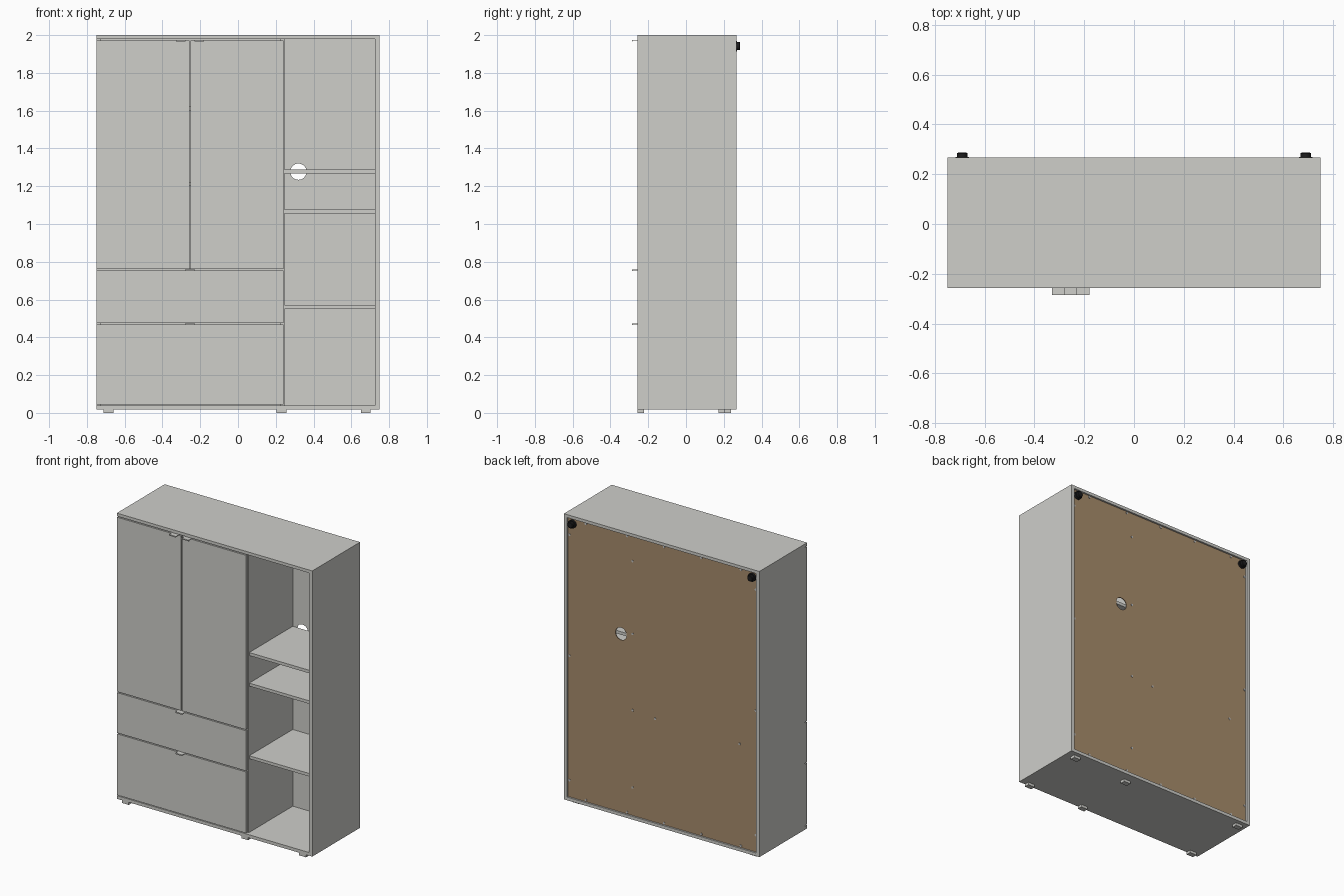
import bpy, math
from mathutils import Matrix

if "Cube" in bpy.data.objects:
    bpy.data.objects.remove(bpy.data.objects["Cube"])


def material(name, rgb):
    m = bpy.data.materials.new(name)
    m.diffuse_color = (*rgb, 1.0)
    m.use_nodes = True
    m.node_tree.nodes["Principled BSDF"].inputs["Base Color"].default_value = m.diffuse_color
    return m


WHITE = material("warm_white", (0.62, 0.62, 0.59))
BROWN = material("hardboard_brown", (0.39, 0.265, 0.15))
BLACK = material("black_plastic", (0.012, 0.012, 0.013))
METAL = material("light_metal", (0.55, 0.55, 0.54))

CUBE_FACES = [(0, 1, 3, 2), (4, 6, 7, 5), (0, 4, 5, 1), (2, 3, 7, 6), (0, 2, 6, 4), (1, 5, 7, 3)]


def box(name, x, y, z, mat=WHITE):
    """Box from (min, max) ranges."""
    verts = [(a, b, c) for a in x for b in y for c in z]
    me = bpy.data.meshes.new(name)
    me.from_pydata(verts, [], CUBE_FACES)
    me.materials.append(mat)
    ob = bpy.data.objects.new(name, me)
    bpy.context.collection.objects.link(ob)
    return ob


def disc(name, x, z, y, r, mat, sides=24, r_back=None):
    """Cylinder or cone along y; r at the front end, r_back at the rear end."""
    bpy.ops.mesh.primitive_cone_add(
        vertices=sides, radius1=r_back or r, radius2=r, depth=y[1] - y[0],
        location=(x, (y[0] + y[1]) / 2, z), rotation=(math.radians(90), 0, 0))
    ob = bpy.context.object
    ob.name = name
    ob.data.materials.append(mat)
    bpy.ops.object.shade_smooth_by_angle()
    return ob


FRONT, BACK = -0.257, 0.267
INNER_FRONT = -0.235
PANEL = (0.251, 0.255)

# Carcass
box("top_panel", (-0.75, 0.75), (FRONT, BACK), (1.979, 2.0))
box("bottom_panel", (-0.75, 0.75), (FRONT, BACK), (0.018, 0.04))
box("left_side", (-0.75, -0.726), (INNER_FRONT, BACK), (0.04, 1.979))
box("right_side", (0.726, 0.75), (FRONT, BACK), (0.04, 1.979))
box("divider", (0.222, 0.246), (INNER_FRONT, PANEL[0] - 0.002), (0.04, 1.979))

# Back: brown board with a pale lining, both with a round cable hole
back_parts = [box("back_board", (-0.726, 0.726), PANEL, (0.04, 1.979), BROWN),
              box("back_lining", (-0.726, 0.726), (PANEL[0] - 0.002, PANEL[0]), (0.04, 1.979))]
cutter = disc("cable_hole_cutter", 0.32, 1.277, (0.2, 0.3), 0.043, WHITE, 32)
cutter.hide_render = True
for ob in back_parts:
    mod = ob.modifiers.new("cable_hole", "BOOLEAN")
    mod.object = cutter
    mod.solver = 'EXACT'
    dg = bpy.context.evaluated_depsgraph_get()
    me = bpy.data.meshes.new_from_object(ob.evaluated_get(dg))
    ob.modifiers.clear()
    ob.data = me
bpy.data.objects.remove(cutter)

# Open shelves on the right
for i, z in enumerate((0.551, 1.055, 1.267)):
    box(f"open_shelf_{i + 1}", (0.246, 0.726), (-0.228, PANEL[0] - 0.002), (z, z + 0.021))

# Inner shelves behind the doors
for i, z in enumerate((0.746, 1.2, 1.6)):
    box(f"inner_shelf_{i + 1}", (-0.726, 0.222), (INNER_FRONT + 0.005, 0.249), (z, z + 0.021))

# Doors and drawer fronts
DOOR = (FRONT, INNER_FRONT - 0.002)
box("left_door", (-0.748, -0.257), DOOR, (0.762, 1.972))
box("right_door", (-0.251, 0.24), DOOR, (0.762, 1.972))
for name, z0, z1 in (("upper_drawer", 0.476, 0.755), ("lower_drawer", 0.045, 0.469)):
    box(name + "_front", (-0.748, 0.24), DOOR, (z0, z1))
    top = z1 - 0.06
    # Drawer box behind the front
    box(name + "_base", (-0.71, 0.205), (INNER_FRONT, 0.22), (z0 + 0.03, z0 + 0.04))
    box(name + "_back", (-0.71, 0.205), (0.208, 0.22), (z0 + 0.04, top))
    for side, x in (("left", -0.71), ("right", 0.193)):
        box(f"{name}_{side}_wall", (x, x + 0.012), (INNER_FRONT, 0.208), (z0 + 0.04, top))

# Edge-pull handles: thin tab with a turned-down lip
for name, x, z in (("left_door", -0.303, 1.972), ("right_door", -0.205, 1.972),
                   ("upper_drawer", -0.254, 0.755), ("lower_drawer", -0.254, 0.469)):
    xr = (x - 0.026, x + 0.026)
    box(name + "_handle_tab", xr, (-0.285, INNER_FRONT - 0.002), (z, z + 0.003), WHITE)
    box(name + "_handle_lip", xr, (-0.285, -0.282), (z - 0.005, z), WHITE)

# Feet
for i, (x, yb) in enumerate(((-0.685, 0.22), (0.231, 0.19), (0.676, 0.22))):
    xr = (x - 0.026, x + 0.026)
    box(f"front_foot_{i + 1}", xr, (-0.257, -0.222), (0, 0.018))
    box(f"rear_foot_{i + 1}", xr, (yb - 0.018, yb + 0.018), (0, 0.018))

# Black wall bumpers in the upper rear corners
for side, x in (("left", -0.69), ("right", 0.69)):
    disc(side + "_bumper_stem", x, 1.942, (PANEL[1], 0.27), 0.028, BLACK)
    disc(side + "_bumper_pad", x, 1.942, (0.27, 0.284), 0.021, BLACK)
    disc(side + "_bumper_cap", x, 1.942, (0.284, 0.287), 0.021, BLACK, r_back=0.017)
    disc(side + "_bumper_washer", x, 1.942, (0.246, 0.249), 0.021, WHITE)

# Screw heads on the back board
spots = [(0.231, z) for z in (1.805, 1.3, 0.77, 0.235)]
spots += [(0.058, 0.757), (-0.59, 0.757)]
spots += [(s * 0.715, z) for s in (-1, 1) for z in (1.86, 1.02, 0.157)]
spots += [(x, z) for x in (0.59, 0.273, -0.01, -0.296, -0.6) for z in (0.052, 1.968)]
for i, (x, z) in enumerate(spots):
    disc(f"back_screw_{i + 1}", x, z, (PANEL[1], PANEL[1] + 0.003), 0.008, METAL, 10)
